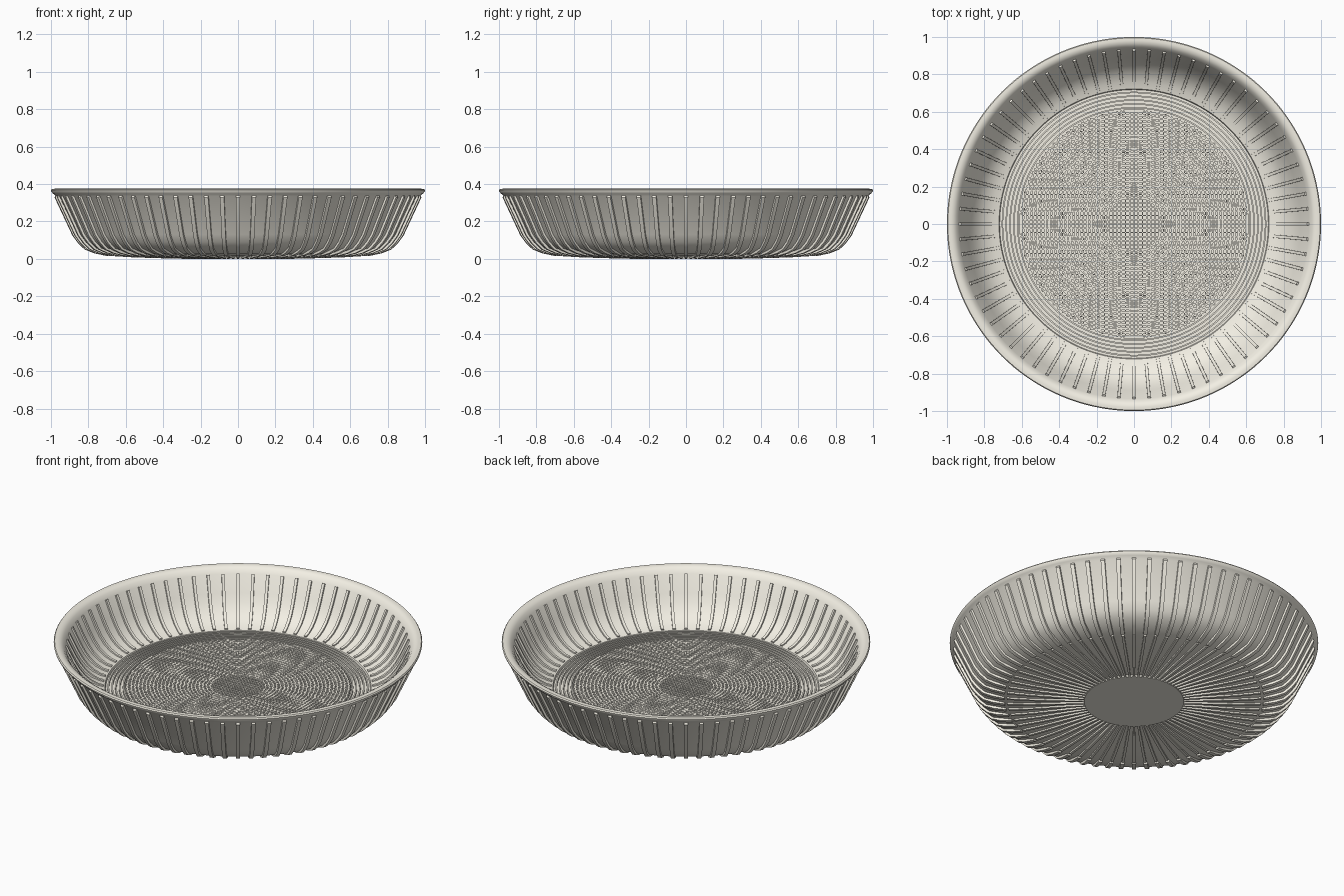
import bpy, bmesh, math

if "Cube" in bpy.data.objects:
    bpy.data.objects.remove(bpy.data.objects["Cube"])

RIBS = 72
SEGS = 144

cream = bpy.data.materials.new("cream")
cream.diffuse_color = (0.90, 0.87, 0.78, 1)
cream.use_nodes = True
cream.node_tree.nodes["Principled BSDF"].inputs["Base Color"].default_value = cream.diffuse_color


def finish(bm, name, angle=35):
    bmesh.ops.recalc_face_normals(bm, faces=bm.faces)
    me = bpy.data.meshes.new(name)
    bm.to_mesh(me)
    bm.free()
    me.materials.append(cream)
    ob = bpy.data.objects.new(name, me)
    bpy.context.collection.objects.link(ob)
    bpy.ops.object.select_all(action='DESELECT')
    ob.select_set(True)
    bpy.context.view_layer.objects.active = ob
    bpy.ops.object.shade_smooth_by_angle(angle=math.radians(angle))
    return ob


def lathe(bm, profile, closed=False):
    """Spin (r, z) points around the z axis; r = 0 becomes a pole."""
    rows = []
    for r, z in profile:
        if r == 0:
            rows.append([bm.verts.new((0, 0, z))] * SEGS)
        else:
            rows.append([bm.verts.new((r * math.cos(2 * math.pi * i / SEGS),
                                       r * math.sin(2 * math.pi * i / SEGS), z))
                         for i in range(SEGS)])
    pairs = list(zip(rows, rows[1:]))
    if closed:
        pairs.append((rows[-1], rows[0]))
    for a, b in pairs:
        for i in range(SEGS):
            j = (i + 1) % SEGS
            bm.faces.new(list(dict.fromkeys((a[i], a[j], b[j], b[i]))))


def ribs(name, path, depth, width):
    """Radial bars whose crest follows path; depth runs back into the wall."""
    bm = bmesh.new()
    n = len(path)
    for k in range(RIBS):
        a = 2 * math.pi * k / RIBS
        c, s = math.cos(a), math.sin(a)
        prev = None
        for i, (r, z) in enumerate(path):
            p, q = path[max(i - 1, 0)], path[min(i + 1, n - 1)]
            tr, tz = q[0] - p[0], q[1] - p[1]
            ln = math.hypot(tr, tz)
            nr, nz = -tz / ln * depth, tr / ln * depth
            w = min(width, r * 0.042) / 2
            sec = []
            for rr, zz, t in ((r, z, -w * .9), (r, z, w * .9),
                              (r + nr, z + nz, w), (r + nr, z + nz, -w)):
                sec.append(bm.verts.new((rr * c - t * s, rr * s + t * c, zz)))
            if prev:
                for m in range(4):
                    o = (m + 1) % 4
                    bm.faces.new((prev[m], prev[o], sec[o], sec[m]))
            else:
                bm.faces.new(sec)
            prev = sec
        bm.faces.new(prev)
    return finish(bm, name)


# Bowl: thick base, wall thinning towards a small lip, raised inner floor
shell = [(0, 0.001), (0.27, 0.001), (0.275, 0.010), (0.56, 0.016), (0.71, 0.026),
         (0.81, 0.057), (0.845, 0.09), (0.875, 0.13), (0.972, 0.335),
         (0.988, 0.348), (0.998, 0.359), (1.0, 0.367), (0.995, 0.374), (0.98, 0.375),
         (0.965, 0.372), (0.95, 0.362), (0.935, 0.34), (0.89, 0.245), (0.865, 0.20),
         (0.835, 0.16), (0.80, 0.13), (0.76, 0.11), (0.722, 0.10), (0.718, 0.088),
         (0, 0.088)]
bm = bmesh.new()
lathe(bm, shell)
finish(bm, "bowl")

# Narrow ribs under the base
ribs("base_ribs", [(0.272, 0.0), (0.40, 0.003), (0.56, 0.008), (0.69, 0.016)],
     0.016, 0.016)

# Wider ribs up the outside of the wall
ribs("outer_ribs", [(0.705, 0.016), (0.77, 0.030), (0.82, 0.05), (0.855, 0.083),
                    (0.886, 0.125), (0.981, 0.328), (0.976, 0.34)], 0.018, 0.024)

# Inner ribs on the wall
ribs("inner_ribs", [(0.728, 0.109), (0.758, 0.117), (0.795, 0.138), (0.828, 0.167),
                    (0.857, 0.206), (0.882, 0.25), (0.926, 0.343)], -0.016, 0.018)

# Fine concentric ridges on the floor
bm = bmesh.new()
r = 0.15
while r < 0.715:
    lathe(bm, [(r - .004, .086), (r - .004, .102), (r + .004, .102), (r + .004, .086)],
          closed=True)
    r += 0.0205
finish(bm, "floor_rings")

# Square mesh of thin bars in the middle of the floor
bm = bmesh.new()
R, STEP = 0.61, 0.0225
count = int(R / STEP)
for i in range(-count, count + 1):
    t = i * STEP
    half = math.sqrt(R * R - t * t)
    for across in (False, True):
        for v in bmesh.ops.create_cube(bm, size=1)["verts"]:
            u, w = v.co.x * 2 * half, t + v.co.y * 0.007
            z = 0.094 + v.co.z * 0.014
            v.co = (w, u, z) if across else (u, w, z)
finish(bm, "floor_mesh")
